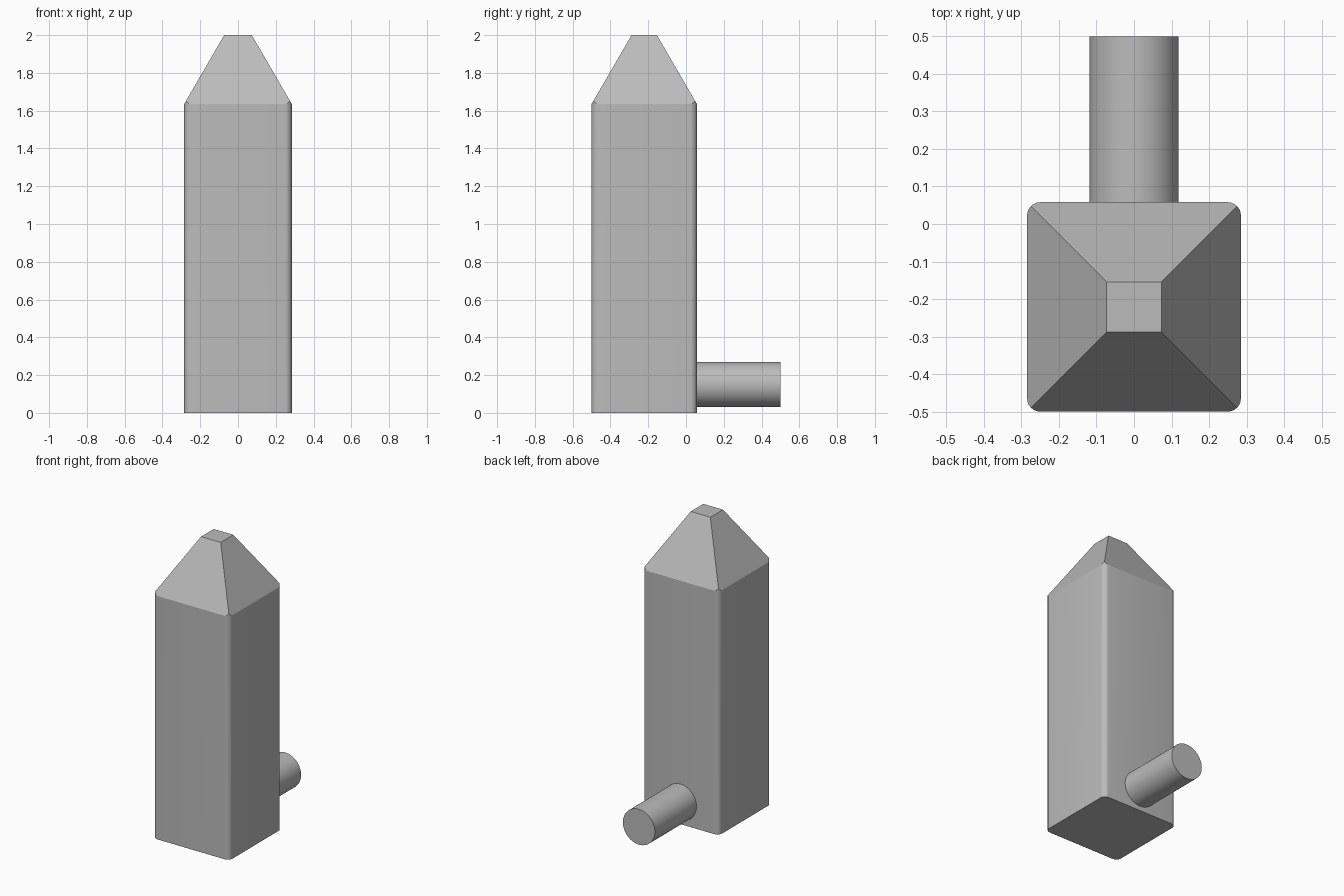
import bpy, bmesh
from mathutils import Vector, Matrix

cube = bpy.data.objects.get("Cube")
if cube:
    bpy.data.objects.remove(cube, do_unlink=True)

grey = bpy.data.materials.new("plain grey")
grey.use_nodes = True
colour = (0.5, 0.5, 0.5, 1)
grey.diffuse_color = colour
grey.node_tree.nodes["Principled BSDF"].inputs["Base Color"].default_value = colour


def add_part(name, bm):
    bmesh.ops.recalc_face_normals(bm, faces=bm.faces)
    mesh = bpy.data.meshes.new(name)
    bm.to_mesh(mesh)
    bm.free()
    mesh.materials.append(grey)
    obj = bpy.data.objects.new(name, mesh)
    bpy.context.collection.objects.link(obj)
    bpy.ops.object.select_all(action='DESELECT')
    obj.select_set(True)
    bpy.context.view_layer.objects.active = obj
    bpy.ops.object.shade_smooth_by_angle(angle=0.5)
    return obj


# Square post with rounded upright corners
HALF_X, HALF_Y, MID_Y = 0.285, 0.279, -0.221
EAVES, TOP, TIP_X, TIP_Y = 1.635, 2.0, 0.073, 0.067
bm = bmesh.new()
bmesh.ops.create_cube(bm, size=1, matrix=Matrix.Translation((0, MID_Y, TOP / 2))
                      @ Matrix.Diagonal((2 * HALF_X, 2 * HALF_Y, TOP, 1)))
uprights = [e for e in bm.edges
            if abs(e.verts[0].co.z - e.verts[1].co.z) > 1]
bmesh.ops.bevel(bm, geom=uprights, offset=0.035, segments=6, profile=0.5,
                affect='EDGES')

# Four sloping cuts form the blunt pyramid tip
rise = TOP - EAVES
for axis, half, tip in ((Vector((1, 0, 0)), HALF_X, TIP_X),
                        (Vector((0, 1, 0)), HALF_Y, TIP_Y)):
    for side in (-1, 1):
        out = axis * side
        point = out * half + Vector((0, MID_Y, EAVES))
        normal = (out * rise + Vector((0, 0, half - tip))).normalized()
        cut = bmesh.ops.bisect_plane(
            bm, geom=bm.verts[:] + bm.edges[:] + bm.faces[:], dist=1e-5,
            plane_co=point, plane_no=normal, clear_outer=True)
        rim = [g for g in cut["geom_cut"] if isinstance(g, bmesh.types.BMEdge)]
        bmesh.ops.holes_fill(bm, edges=rim, sides=0)
add_part("post", bm)

# Round peg sticking out of the back near the foot
BACK, START = 0.5, 0.0
bm = bmesh.new()
bmesh.ops.create_cone(bm, cap_ends=True, segments=48, radius1=0.119,
                      radius2=0.119, depth=BACK - START,
                      matrix=Matrix.Translation((0, (BACK + START) / 2, 0.15))
                      @ Matrix.Rotation(1.5707963, 4, 'X'))
add_part("peg", bm)
